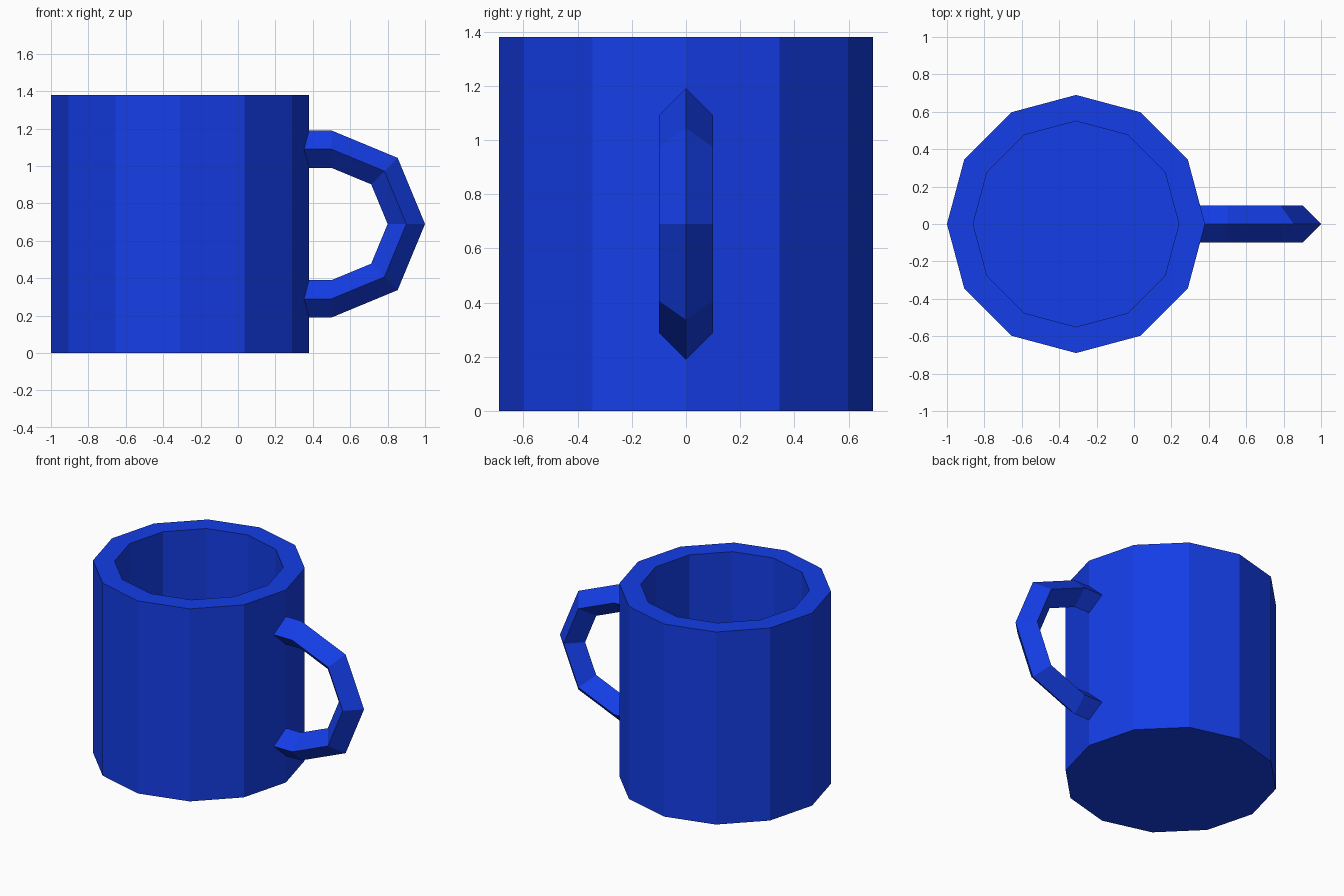
import bpy, bmesh
from math import sin, cos, pi

if "Cube" in bpy.data.objects:
    bpy.data.objects.remove(bpy.data.objects["Cube"])

blue = bpy.data.materials.new("blue_glaze")
blue.diffuse_color = (0.007, 0.047, 0.8, 1)
blue.use_nodes = True
blue.node_tree.nodes["Principled BSDF"].inputs["Base Color"].default_value = blue.diffuse_color


def loft(name, rings, caps=True):
    """Bridge successive rings of points into a flat-shaded, capped solid."""
    bm = bmesh.new()
    loops = [[bm.verts.new(p) for p in ring] for ring in rings]
    n = len(loops[0])
    for a, b in zip(loops, loops[1:]):
        for i in range(n):
            j = (i + 1) % n
            bm.faces.new((a[i], a[j], b[j], b[i]))
    if caps:
        bm.faces.new(loops[0][::-1])
        bm.faces.new(loops[-1])
    bmesh.ops.recalc_face_normals(bm, faces=bm.faces)
    mesh = bpy.data.meshes.new(name)
    bm.to_mesh(mesh)
    bm.free()
    mesh.materials.append(blue)
    obj = bpy.data.objects.new(name, mesh)
    bpy.context.collection.objects.link(obj)
    return obj


# Cup: twelve-sided outer wall, rim, inner wall and inner floor
CUP_X, SIDES = -0.31, 12
profile = [(0.69, 0), (0.69, 1.38), (0.55, 1.38), (0.55, 0.14)]
loft("cup_body", [[(CUP_X + r * cos(2 * pi * i / SIDES), r * sin(2 * pi * i / SIDES), z)
                   for i in range(SIDES)] for r, z in profile])

# Handle: diamond section swept along a straight stub, half octagon and stub
BEND_X, BEND_Z, RADIUS, THICK = 0.5, 0.69, 0.4, 0.1


def handle_ring(x, angle):
    ring = []
    for k in range(4):
        r = RADIUS + THICK * cos(k * pi / 2)
        ring.append((x + r * cos(angle), THICK * sin(k * pi / 2), BEND_Z + r * sin(angle)))
    return ring


stub_x = 0.30  # ends are buried inside the cup wall
rings = [handle_ring(stub_x, pi / 2)]
rings += [handle_ring(BEND_X, pi / 2 - i * pi / 4) for i in range(5)]
rings += [handle_ring(stub_x, -pi / 2)]
loft("handle", rings)
